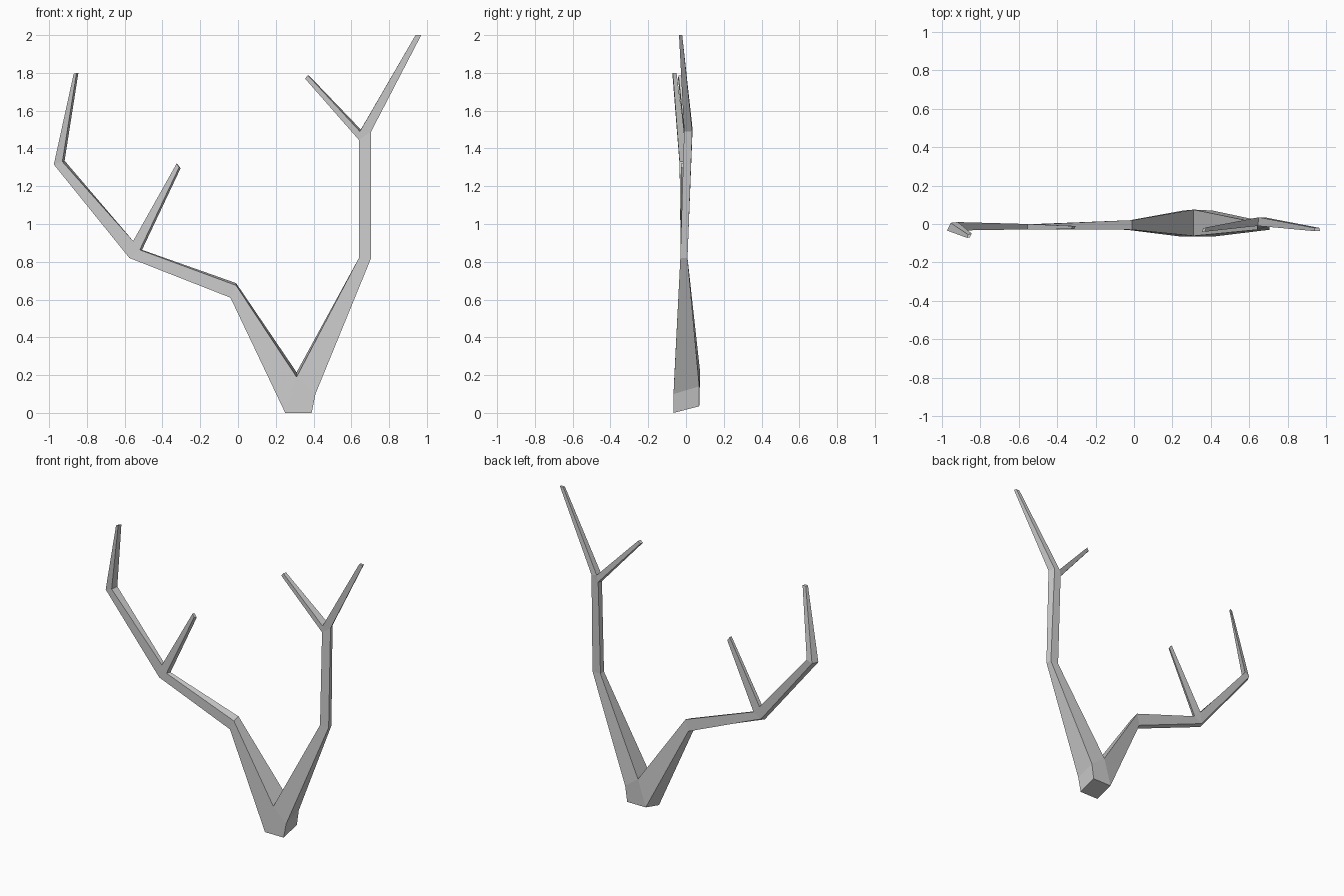
import bpy, bmesh

# Outline points: x, z of the front edge, front y, back y, back shift in x and z
P = {
    # base and crotch
    "base_l": (0.25, 0.00, -0.066, 0.070, 0.005, 0.035),
    "base_r": (0.39, 0.00, -0.066, 0.070, 0.005, 0.035),
    "hip": (0.41, 0.10, -0.066, 0.070, 0.00, 0.04),
    "crotch": (0.31, 0.19, -0.062, 0.075, 0.00, 0.025),
    # left limb
    "elbow_out": (-0.04, 0.61, -0.03, 0.018, 0.01, 0.00),
    "elbow_in": (-0.01, 0.675, -0.03, 0.02, 0.00, 0.012),
    "fork_out": (-0.575, 0.82, -0.028, -0.002, 0.01, 0.01),
    "fork_top": (-0.555, 0.91, -0.028, 0.000, 0.00, 0.00),
    "fork_in": (-0.52, 0.863, -0.028, -0.002, 0.012, 0.00),
    "bend_out": (-0.975, 1.315, -0.034, 0.006, 0.02, 0.00),
    "bend_in": (-0.93, 1.33, -0.034, 0.010, 0.012, 0.005),
    "tip_l1": (-0.87, 1.795, -0.072, -0.055, 0.005, 0.00),
    "tip_l2": (-0.855, 1.80, -0.070, -0.050, 0.01, 0.00),
    "twig_l1": (-0.325, 1.32, -0.027, -0.010, 0.002, 0.00),
    "twig_l2": (-0.312, 1.30, -0.027, -0.010, 0.008, -0.005),
    # right limb
    "knee_in": (0.64, 0.82, -0.03, 0.008, 0.00, 0.00),
    "knee_out": (0.705, 0.82, -0.03, 0.008, -0.005, 0.00),
    "top_in": (0.64, 1.445, -0.008, 0.033, 0.00, 0.01),
    "top_out": (0.705, 1.49, -0.010, 0.033, -0.015, 0.00),
    "top_mid": (0.645, 1.49, -0.010, 0.035, 0.005, 0.01),
    "twig_r1": (0.355, 1.77, -0.042, -0.022, 0.005, 0.00),
    "twig_r2": (0.37, 1.787, -0.040, -0.018, 0.005, 0.00),
    "tip_r1": (0.94, 2.00, -0.037, -0.020, 0.00, 0.00),
    "tip_r2": (0.97, 2.00, -0.037, -0.020, -0.005, 0.00),
}

# Segments of the branch, counter-clockwise seen from the front
CELLS = [
    "base_l base_r hip crotch",
    "base_l crotch elbow_in elbow_out",
    "elbow_out elbow_in fork_in fork_out",
    "fork_out fork_in fork_top",
    "fork_out fork_top bend_in bend_out",
    "bend_out bend_in tip_l2 tip_l1",
    "fork_top fork_in twig_l2 twig_l1",
    "crotch hip knee_out knee_in",
    "knee_in knee_out top_out top_in",
    "top_in top_out top_mid",
    "top_in top_mid twig_r2 twig_r1",
    "top_mid top_out tip_r2 tip_r1",
]

bm = bmesh.new()
front = {k: bm.verts.new((x, yf, z)) for k, (x, z, yf, yb, dx, dz) in P.items()}
back = {k: bm.verts.new((x + dx, yb, z + dz)) for k, (x, z, yf, yb, dx, dz) in P.items()}

# Front and back faces, remembering which edges lie on the outline
edges = set()
for cell in CELLS:
    names = cell.split()
    bm.faces.new([front[n] for n in names])
    bm.faces.new([back[n] for n in reversed(names)])
    edges.update(zip(names, names[1:] + names[:1]))

# Side walls and tip caps
for a, b in sorted(edges):
    if (b, a) not in edges:
        bm.faces.new((front[b], front[a], back[a], back[b]))

bmesh.ops.recalc_face_normals(bm, faces=bm.faces)
mesh = bpy.data.meshes.new("branch")
bm.to_mesh(mesh)
bm.free()
bpy.context.collection.objects.link(bpy.data.objects.new("branch", mesh))
